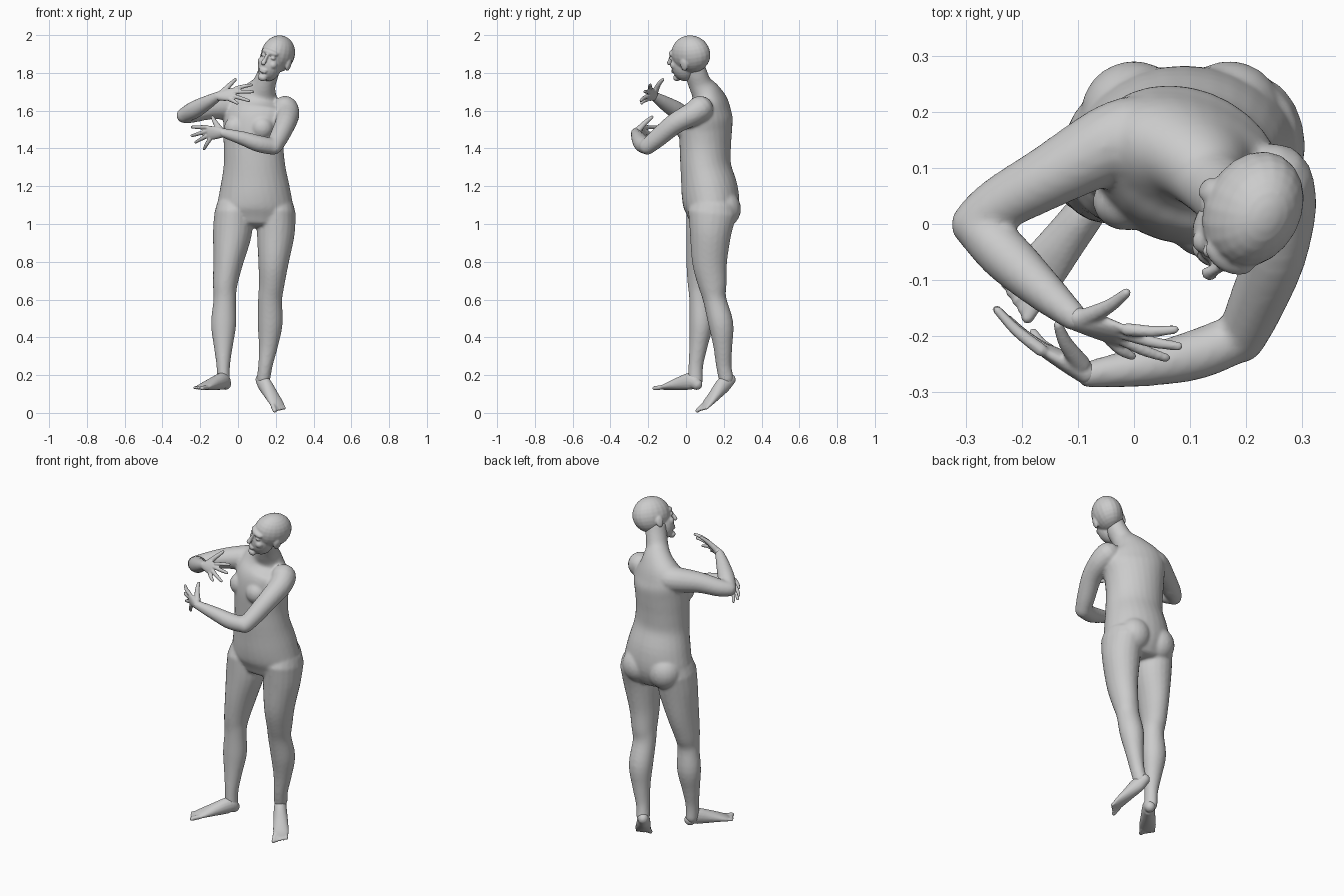
import bpy, bmesh
from math import sin, cos, radians
from mathutils import Vector, Matrix


def spline(st, sub=4):
    """Catmull-Rom through stations (x, y, z, r_side, r_up, yaw)."""
    st = [tuple(s) + (s[3],) * (len(s) == 4) for s in st]
    st = [s + (0,) * (6 - len(s)) for s in st]
    out = []
    for i in range(len(st) - 1):
        quad = [st[max(i - 1, 0)], st[i], st[i + 1], st[min(i + 2, len(st) - 1)]]
        for k in range(sub):
            t = k / sub
            out.append([0.5 * (2 * b + (c - a) * t + (2 * a - 5 * b + 4 * c - d) * t * t
                               + (3 * b - a - 3 * c + d) * t ** 3) for a, b, c, d in zip(*quad)])
    return out + [list(st[-1])]


def tube(bm, st, side=(1, 0, 0), cap=1.0, n=16):
    """Loft of elliptical rings along a smooth path, with rounded ends."""
    pts = spline(st)
    pos = [Vector(p[:3]) for p in pts]
    rings = []
    for i, p in enumerate(pts):
        t = (pos[min(i + 1, len(pos) - 1)] - pos[max(i - 1, 0)]).normalized()
        s = Matrix.Rotation(radians(p[5]), 3, 'Z') @ Vector(side)
        s = (s - t * s.dot(t)).normalized()
        rings.append((pos[i], s, t.cross(s), t, p[3], p[4]))

    def dome(ring, sign):
        c, s, u, t, a, b = ring
        return [(c + t * sign * cap * min(a, b) * sin(radians(q)), s, u, t,
                 a * cos(radians(q)), b * cos(radians(q))) for q in (30, 60, 82)]
    rings = dome(rings[0], -1)[::-1] + rings + dome(rings[-1], 1)
    loops = [[bm.verts.new(c + s * a * cos(6.28319 * k / n) + u * b * sin(6.28319 * k / n))
              for k in range(n)] for c, s, u, t, a, b in rings]
    for l0, l1 in zip(loops, loops[1:]):
        for k in range(n):
            bm.faces.new((l0[k], l0[(k + 1) % n], l1[(k + 1) % n], l1[k]))
    bm.faces.new(loops[0])
    bm.faces.new(loops[-1])


def ball(bm, c, r):
    bmesh.ops.create_uvsphere(bm, u_segments=20, v_segments=14, radius=1,
                              matrix=Matrix.Translation(c) @ Matrix.Diagonal((*r, 1)))


def finish(name, bm, voxel, smooth):
    """Fuse the overlapping forms into one skin."""
    bmesh.ops.recalc_face_normals(bm, faces=bm.faces)
    me = bpy.data.meshes.new(name)
    bm.to_mesh(me)
    bm.free()
    ob = bpy.data.objects.new(name, me)
    bpy.context.collection.objects.link(ob)
    m = ob.modifiers.new("fuse", 'REMESH')
    m.mode, m.voxel_size, m.use_smooth_shade = 'VOXEL', voxel, True
    m = ob.modifiers.new("soften", 'SMOOTH')
    m.factor, m.iterations = 0.5, smooth
    return ob


# torso and neck, twisting towards the shoulders
body = bmesh.new()
tube(body, [(.087, .13, 1.0, .17, .11, 0), (.09, .135, 1.08, .2, .145, 0),
            (.09, .125, 1.18, .187, .15, -3), (.087, .105, 1.3, .165, .134, -8),
            (.083, .102, 1.4, .16, .134, -14), (.085, .104, 1.5, .166, .137, -18),
            (.095, .11, 1.58, .175, .13, -20), (.105, .115, 1.64, .16, .1, -20),
            (.118, .105, 1.69, .1, .077, -20), (.138, .075, 1.74, .063, .062, -20),
            (.16, .052, 1.8, .056, .06, -24), (.175, .035, 1.86, .054, .058, -28)],
     cap=0.2, n=28)
for x in (.0, .17):
    ball(body, (x, .197, 1.08), (.095, .094, .1))       # buttocks
for c in ((-.014, .04, 1.51), (.127, -.008, 1.51)):
    ball(body, c, (.06, .052, .06))                     # chest

# legs: one standing forward, one trailing
tube(body, [(-.025, .125, 1.06, .1, .125), (-.03, .115, .95, .103, .115),
            (-.052, .1, .8, .08, .1), (-.068, .085, .68, .065, .078),
            (-.07, .077, .6, .06, .06), (-.076, .08, .47, .067, .062),
            (-.078, .065, .35, .05, .048), (-.078, .052, .25, .036, .039),
            (-.077, .05, .17, .034, .04)], n=20)
tube(body, [(.205, .14, 1.06, .1, .13), (.2, .13, .95, .1, .11),
            (.188, .125, .8, .081, .093), (.178, .14, .68, .068, .076),
            (.17, .152, .6, .064, .062), (.17, .185, .47, .066, .066),
            (.16, .195, .35, .05, .05), (.145, .2, .25, .038, .041),
            (.135, .213, .18, .036, .04)], n=20)

# arms: upper arm and forearm on each side
for path in ([(.0, .16, 1.62, .07), (-.05, .14, 1.62, .069), (-.15, .085, 1.61, .057),
              (-.24, .035, 1.585, .049), (-.285, .0, 1.575, .042)],
             [(-.285, .0, 1.575, .041), (-.23, -.055, 1.605, .047),
              (-.16, -.12, 1.645, .037), (-.105, -.168, 1.677, .025)],
             [(.25, .075, 1.61, .07), (.263, .03, 1.58, .063), (.25, -.06, 1.53, .056),
              (.215, -.15, 1.455, .05), (.19, -.205, 1.41, .044)],
             [(.185, -.203, 1.41, .044), (.11, -.233, 1.425, .045),
              (.02, -.253, 1.455, .037), (-.08, -.268, 1.483, .025)]):
    tube(body, path, side=(0, 0, 1))
finish("body", body, 0.008, 7)


# hands: flat palm, four fingers, thumb
def hand(name, wrist, index, pinky, tips, thumb):
    bm = bmesh.new()
    wrist, index, pinky = Vector(wrist), Vector(index), Vector(pinky)
    mid, across = (index + pinky) / 2, (index - pinky).normalized()
    normal = (mid - wrist).cross(across).normalized()
    tube(bm, [(*wrist, .025, .021), (*wrist.lerp(mid, .5), .034, .018),
              (*mid, .038, .013)], side=across, cap=0.6)
    for i, tip in enumerate(tips):
        base, tip = index.lerp(pinky, i / 3), Vector(tip)
        bend = base.lerp(tip, .5) + normal * .004 * (1 if normal.y < 0 else -1)
        tube(bm, [(*base, .012), (*bend, .0105), (*tip.lerp(base, .08), .008)], side=across, n=10)
    tube(bm, [(*p, r) for p, r in zip(thumb, (.018, .013, .009))], side=across, n=10)
    finish(name, bm, 0.004, 3)


hand("right_hand", (-.105, -.168, 1.677), (-.012, -.188, 1.717), (-.043, -.205, 1.66),
     [(.08, -.188, 1.738), (.088, -.22, 1.70), (.065, -.242, 1.65), (.0, -.238, 1.637)],
     [(-.088, -.168, 1.69), (-.045, -.147, 1.735), (-.014, -.123, 1.765)])
hand("left_hand", (-.08, -.268, 1.483), (-.165, -.225, 1.513), (-.147, -.228, 1.452),
     [(-.25, -.148, 1.513), (-.252, -.146, 1.465), (-.23, -.165, 1.43), (-.182, -.19, 1.392)],
     [(-.095, -.25, 1.5), (-.122, -.212, 1.54), (-.135, -.18, 1.566)])


# feet: wedge plus five toes, big toe first
def foot(name, path, toe, inner):
    bm = bmesh.new()
    inner, toe = Vector(inner).normalized(), Vector(toe)
    tube(bm, path, side=inner)
    ball_pos = Vector(path[-1][:3])
    for i in range(5):
        off = inner * (.033 - .017 * i)
        tip = ball_pos.lerp(toe, 1 - .13 * i)
        r = .013 if i == 0 else .0095
        tube(bm, [(*(ball_pos + off * .9), r), (*(tip + off), r * .9)], side=inner, n=10)
    finish(name, bm, 0.005, 3)


foot("right_foot", [(-.066, .057, .152, .03, .032), (-.08, .03, .168, .035, .046),
                    (-.125, -.03, .156, .04, .036), (-.17, -.088, .142, .046, .021),
                    (-.19, -.112, .135, .044, .014)], (-.216, -.147, .131), (.8, -.6, 0))
foot("left_foot", [(.122, .233, .177, .03, .032), (.143, .197, .147, .035, .042),
                   (.175, .155, .097, .04, .031), (.203, .117, .053, .043, .02),
                   (.21, .103, .037, .041, .014)], (.222, .078, .012), (-.85, -.53, 0))

# head, modelled upright facing -y, then turned and tilted
head = bmesh.new()
ball(head, (0, .018, .02), (.084, .108, .1))
ball(head, (0, -.035, -.042), (.063, .068, .087))
ball(head, (0, -.072, .03), (.05, .032, .02))
ball(head, (0, -.085, -.11), (.026, .021, .02))
ball(head, (0, -.099, -.078), (.023, .011, .006))
ball(head, (0, -.098, -.066), (.025, .011, .006))
tube(head, [(0, -.097, .022, .008), (0, -.111, -.01, .01), (0, -.12, -.03, .015, .012)], n=10)
for sx in (-1, 1):
    ball(head, (sx * .03, -.085, .006), (.015, .012, .009))
    ball(head, (sx * .036, -.07, -.03), (.022, .025, .022))
    ball(head, (sx * .082, .012, -.015), (.01, .021, .033))
ob = finish("head", head, 0.005, 3)
ob.matrix_world = (Matrix.Translation((.198, .013, 1.881))
                   @ Matrix.Rotation(radians(-28), 4, 'Z') @ Matrix.Rotation(radians(18), 4, 'Y'))
